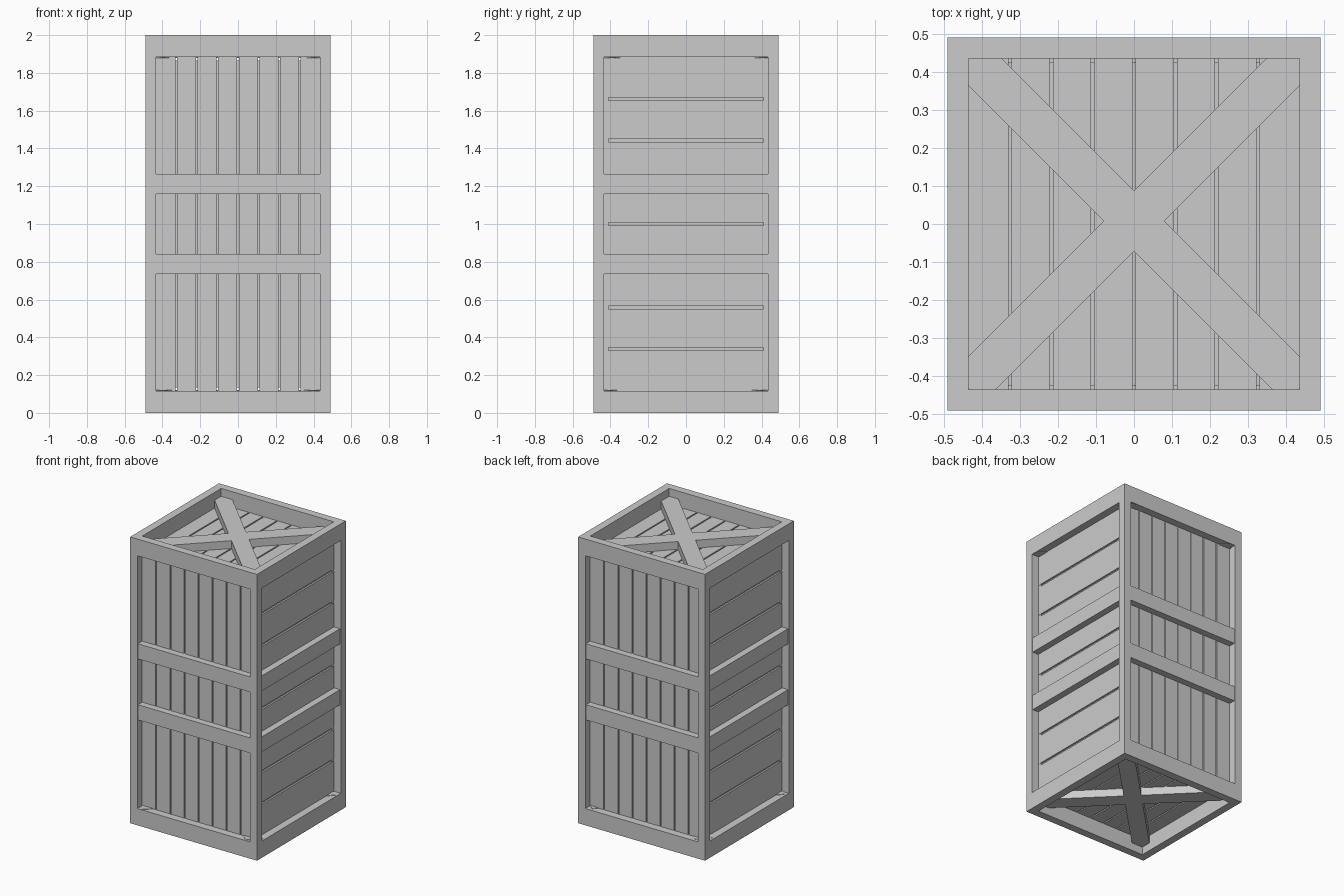
import bpy
import bmesh
from math import pi
from mathutils import Matrix, Vector

if "Cube" in bpy.data.objects:
    bpy.data.objects.remove(bpy.data.objects["Cube"], do_unlink=True)

GREY = (0.6, 0.6, 0.6, 1.0)
mat = bpy.data.materials.new("plain grey")
mat.use_nodes = True
mat.diffuse_color = GREY
mat.node_tree.nodes["Principled BSDF"].inputs["Base Color"].default_value = GREY

HALF, HEIGHT = 0.49, 2.0      # outer half width, full height
POST, RAIL = 0.055, 0.117     # frame post width, rail height
INNER = HALF - POST
FACE = 0.437                  # outer surface of the side planks
LID = 0.89                    # outer surface of the end planks, from mid height
COUNT = 8


def box(bm, lo, hi, turn=None):
    """Add a box between two corners, optionally turned about the origin."""
    lo, hi = Vector(lo), Vector(hi)
    m = Matrix.Translation((lo + hi) / 2) @ Matrix.Diagonal((*(hi - lo), 1))
    bmesh.ops.create_cube(bm, size=1, matrix=(turn @ m) if turn else m)


def finish(bm, name):
    """Turn the bmesh, centred on mid height, into a named object."""
    bmesh.ops.translate(bm, verts=bm.verts, vec=(0, 0, HEIGHT / 2))
    mesh = bpy.data.meshes.new(name)
    bm.to_mesh(mesh)
    bm.free()
    mesh.materials.append(mat)
    obj = bpy.data.objects.new(name, mesh)
    bpy.context.collection.objects.link(obj)
    return obj


def slots(half, gap):
    """Start and end of each plank across a width of 2 * half."""
    step = 2 * half / COUNT
    for i in range(COUNT):
        a = -half + i * step
        yield (a + (gap / 2 if i else 0),
               a + step - (gap / 2 if i < COUNT - 1 else 0))


TOP = HEIGHT / 2
OPEN = TOP - RAIL             # half height of the side openings

# Frame: corner posts and the rails between them
bm = bmesh.new()
for sx in (-1, 1):
    for sy in (-1, 1):
        cx, cy = sx * (HALF - POST / 2), sy * (HALF - POST / 2)
        r = POST / 2
        box(bm, (cx - r, cy - r, -TOP), (cx + r, cy + r, TOP))
for k in range(4):
    turn = Matrix.Rotation(k * pi / 2, 4, "Z")
    for z in (-TOP, OPEN):
        box(bm, (-INNER, -HALF, z), (INNER, -INNER, z + RAIL), turn)
finish(bm, "frame")

# Core: the floor of the grooves between planks
bm = bmesh.new()
box(bm, (-0.425, -0.425, -0.865), (0.425, 0.425, 0.865))
finish(bm, "core")

# Side planks: upright on front and back, level on left and right
for k, side in enumerate(("front", "left", "back", "right")):
    turn = Matrix.Rotation(k * pi / 2, 4, "Z")
    bm = bmesh.new()
    if k % 2 == 0:
        for a, b in slots(INNER, 0.008):
            box(bm, (a, -FACE, -LID), (b, -0.41, LID), turn)
    else:
        for a, b in slots(OPEN, 0.016):
            box(bm, (-FACE, -FACE, a), (FACE, -0.41, b), turn)
    finish(bm, side + "_planks")

    # Two cross bands on each side
    bm = bmesh.new()
    for z in (-0.213, 0.213):
        box(bm, (-INNER, -0.484, z - 0.053), (INNER, -0.42, z + 0.053), turn)
    finish(bm, side + "_bands")

# Top and bottom: planks with a diagonal cross brace
ARM, WIDE = 0.62, 0.0565
for s, end in ((0, "top"), (1, "bottom")):
    flip = Matrix.Rotation(s * pi, 4, "X")
    bm = bmesh.new()
    for a, b in slots(INNER, 0.009):
        box(bm, (a, -INNER, 0.84), (b, INNER, LID), flip)
    finish(bm, end + "_planks")

    bm = bmesh.new()
    turn = flip @ Matrix.Translation((0, 0.008, 0)) @ Matrix.Rotation(pi / 4, 4, "Z")
    box(bm, (-ARM, -WIDE, 0.88), (ARM, WIDE, 0.945), turn)
    box(bm, (-WIDE, WIDE, 0.88), (WIDE, ARM, 0.945), turn)
    box(bm, (-WIDE, -ARM, 0.88), (WIDE, -WIDE, 0.945), turn)
    finish(bm, end + "_cross_brace")
